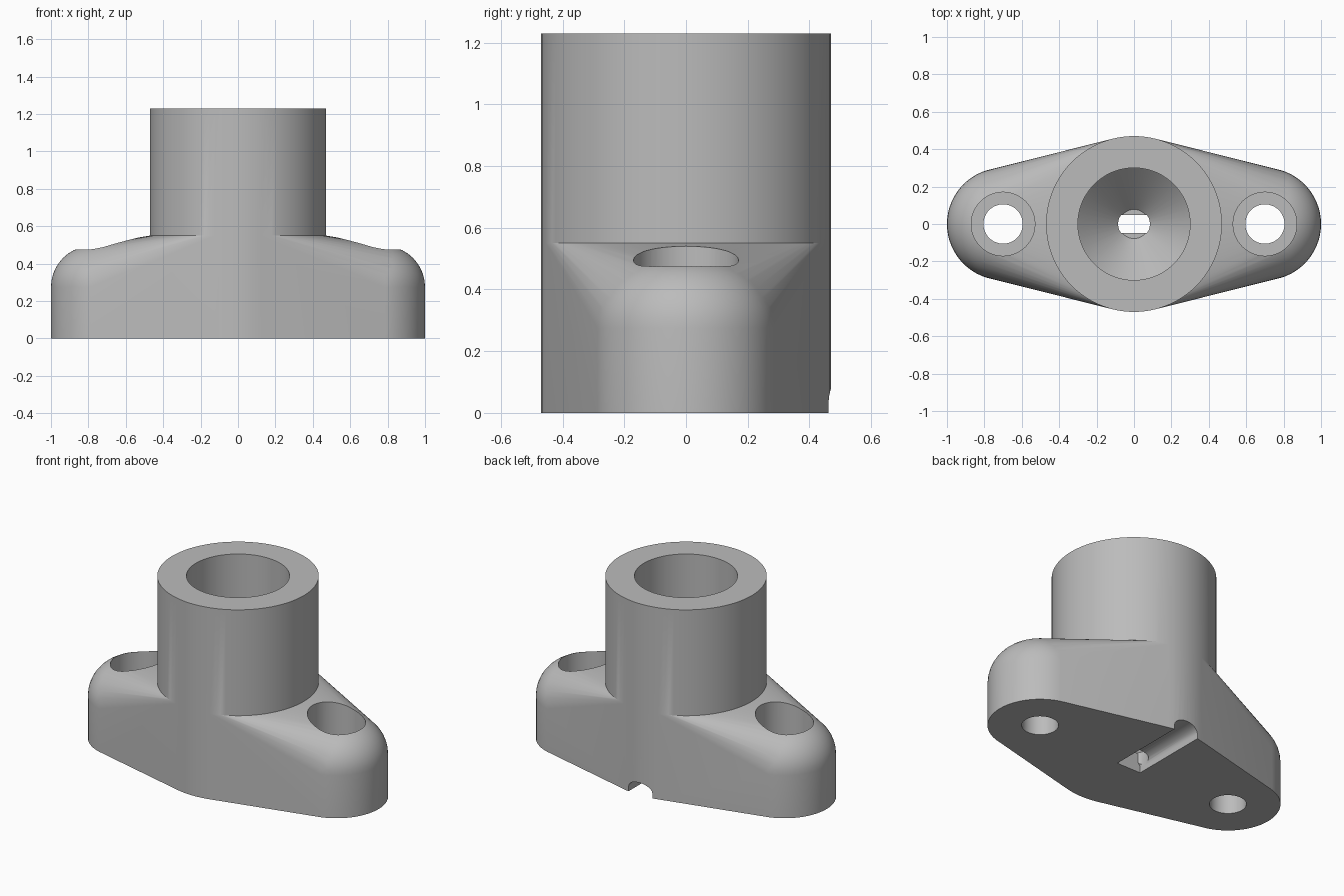
import bpy, bmesh
from math import sin, cos, pi, radians

if "Cube" in bpy.data.objects:
    bpy.data.objects.remove(bpy.data.objects["Cube"])

grey = bpy.data.materials.new("plain grey")
grey.use_nodes = True
grey.diffuse_color = (0.5, 0.5, 0.5, 1)
grey.node_tree.nodes["Principled BSDF"].inputs["Base Color"].default_value = grey.diffuse_color

SEG = 96
TUBE_R, TUBE_TOP, FLANGE_TOP = 0.47, 1.23, 0.55
END_X, END_R = 0.7, 0.3
FILLET, FILLET_Z = 0.22, 0.275


def ring(r, z, x=0, n=SEG):
    return [(x + r * cos(2 * pi * i / n), r * sin(2 * pi * i / n), z) for i in range(n)]


def make(name, bm):
    bmesh.ops.recalc_face_normals(bm, faces=bm.faces)
    mesh = bpy.data.meshes.new(name)
    bm.to_mesh(mesh)
    bm.free()
    mesh.materials.append(grey)
    ob = bpy.data.objects.new(name, mesh)
    bpy.context.collection.objects.link(ob)
    return ob


def loft(name, rings):
    """Closed solid through a stack of equal-length rings."""
    bm = bmesh.new()
    loops = [[bm.verts.new(p) for p in r] for r in rings]
    n = len(loops[0])
    for a, b in zip(loops, loops[1:]):
        for i in range(n):
            j = (i + 1) % n
            bm.faces.new((a[i], a[j], b[j], b[i]))
    bm.faces.new(loops[0])
    bm.faces.new(loops[-1])
    return make(name, bm)


# Flange: hull of the tall middle disc and two round-topped ends
points = ring(TUBE_R, 0) + ring(TUBE_R, FLANGE_TOP)
for side in (-1, 1):
    points += ring(END_R, 0, side * END_X, 64)
    for k in range(11):
        a = pi / 2 * k / 10
        points += ring(END_R - FILLET * (1 - cos(a)), FILLET_Z + FILLET * sin(a), side * END_X, 64)
bm = bmesh.new()
for p in points:
    bm.verts.new(p)
bmesh.ops.convex_hull(bm, input=bm.verts[:])
bmesh.ops.delete(bm, geom=[v for v in bm.verts if not v.link_faces], context="VERTS")

# Tube: the hull's top disc raised
top = [f for f in bm.faces if all(v.co.z > FLANGE_TOP - 0.001 for v in f.verts)]
disc = bmesh.ops.dissolve_faces(bm, faces=top)["region"]
raised = bmesh.ops.extrude_face_region(bm, geom=disc)["geom"]
bmesh.ops.delete(bm, geom=disc, context="FACES_ONLY")
for v in raised:
    if isinstance(v, bmesh.types.BMVert):
        v.co.z = TUBE_TOP
bmesh.ops.dissolve_limit(bm, angle_limit=radians(0.2), verts=bm.verts, edges=bm.edges)
body = make("flanged_socket", bm)

# Socket bore with a conical bottom
cutters = [loft("bore_cutter", [ring(0.078, 0.12), ring(0.295, 0.34), ring(0.3, 0.345), ring(0.3, 1.4)])]

# Counterbored bolt holes
for side, label in ((-1, "right"), (1, "left")):
    cutters.append(loft(label + "_bolt_cutter", [
        ring(0.105, -0.1, side * END_X), ring(0.105, 0.25, side * END_X),
        ring(0.17, 0.25, side * END_X), ring(0.17, 0.8, side * END_X)]))

# Flat-sided drain hole and the arched groove leading to the back
drain = [[(x, max(-0.047, min(0.047, y)), z) for x, y, z in ring(0.085, z, n=40)] for z in (-0.1, 0.16)]
cutters.append(loft("drain_cutter", drain))
arch = [(-0.085, -0.1), (-0.085, 0.03)]
arch += [(0.085 * cos(a), 0.03 + 0.05 * sin(a)) for a in [pi - pi * i / 12 for i in range(1, 12)]]
arch += [(0.085, 0.03), (0.085, -0.1)]
cutters.append(loft("groove_cutter", [[(x, y, z) for x, z in arch] for y in (-0.046, 0.6)]))

for c in cutters:
    mod = body.modifiers.new(c.name, "BOOLEAN")
    mod.operation = "DIFFERENCE"
    mod.solver = "EXACT"
    mod.object = c
    c.hide_render = True
    c.hide_set(True)

# Bake the cuts, then smooth the curved faces
bpy.context.view_layer.update()
cut = bpy.data.meshes.new_from_object(body.evaluated_get(bpy.context.evaluated_depsgraph_get()))
body.modifiers.clear()
body.data = cut
for c in cutters:
    bpy.data.objects.remove(c)
bpy.ops.object.select_all(action="DESELECT")
body.select_set(True)
bpy.context.view_layer.objects.active = body
bpy.ops.object.shade_smooth_by_angle(angle=radians(25))
